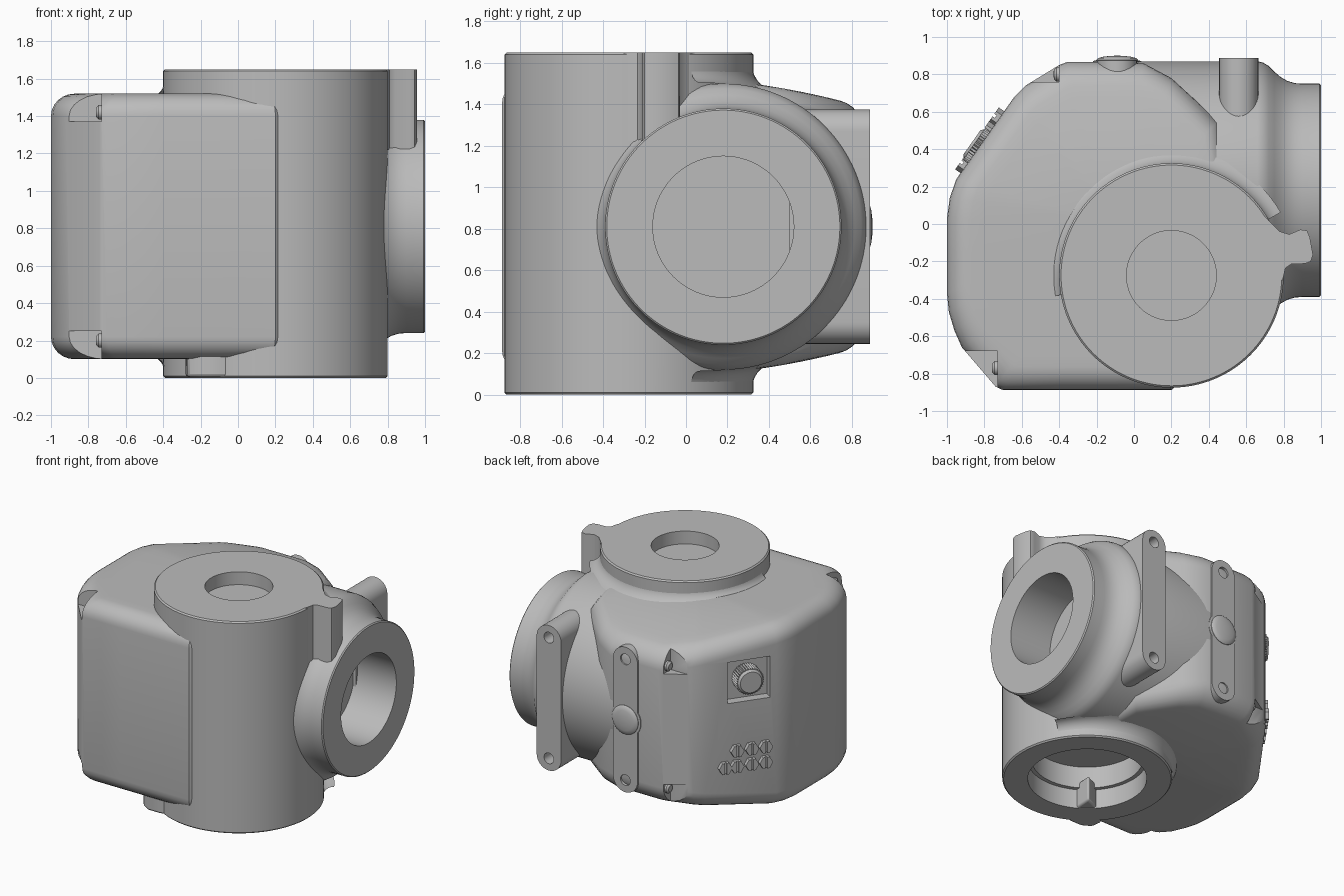
import bpy, bmesh, math
from mathutils import Matrix, Vector

cube = bpy.data.objects.get("Cube")
if cube:
    bpy.data.objects.remove(cube, do_unlink=True)

GREY = (0.5, 0.5, 0.5, 1)
grey = bpy.data.materials.new("cast_grey")
grey.use_nodes = True
grey.diffuse_color = GREY
grey.node_tree.nodes["Principled BSDF"].inputs["Base Color"].default_value = GREY
MID = 0.81  # height of the horizontal bore axis


def finish(name, bm, matrix=None):
    if matrix:
        bm.transform(matrix)
    bmesh.ops.recalc_face_normals(bm, faces=bm.faces)
    mesh = bpy.data.meshes.new(name)
    bm.to_mesh(mesh)
    bm.free()
    ob = bpy.data.objects.new(name, mesh)
    bpy.context.collection.objects.link(ob)
    mesh.materials.append(grey)
    return ob


def activate(ob):
    bpy.ops.object.select_all(action='DESELECT')
    bpy.context.view_layer.objects.active = ob
    ob.select_set(True)


def smooth(ob, angle=32):
    activate(ob)
    bpy.ops.object.shade_smooth_by_angle(angle=math.radians(angle))


def loft(name, rings, matrix=None, caps=True):
    bm = bmesh.new()
    loops = [[bm.verts.new(p) for p in ring] for ring in rings]
    n = len(loops[0])
    for a, b in zip(loops, loops[1:]):
        for i in range(n):
            bm.faces.new((a[i], a[(i + 1) % n], b[(i + 1) % n], b[i]))
    if caps:
        bm.faces.new(loops[0])
        bm.faces.new(loops[-1])
    return finish(name, bm, matrix)


def prism(name, outline, z0, z1, matrix=None):
    return loft(name, [[(x, y, z) for x, y in outline] for z in (z0, z1)], matrix)


def circle(r, n=96):
    return [(r * math.cos(math.tau * i / n), r * math.sin(math.tau * i / n)) for i in range(n)]


def revolve(name, profile, matrix, n=96):
    return loft(name, [[(x, y, z) for x, y in circle(r, n)] for r, z in profile], matrix)


def box(name, lo, hi, matrix=None):
    return prism(name, [(lo[0], lo[1]), (hi[0], lo[1]), (hi[0], hi[1]), (lo[0], hi[1])],
                 lo[2], hi[2], matrix)


def cut(ob, cutters):
    activate(ob)
    for c in cutters:
        mod = ob.modifiers.new("cut", 'BOOLEAN')
        mod.operation = 'DIFFERENCE'
        mod.solver = 'EXACT'
        mod.object = c
        bpy.ops.object.modifier_apply(modifier=mod.name)


def discard(obs):
    for ob in obs:
        bpy.data.objects.remove(ob, do_unlink=True)


def bevel(ob, width, segments=2):
    mod = ob.modifiers.new("round", 'BEVEL')
    mod.width, mod.segments = width, segments
    mod.limit_method = 'ANGLE'
    mod.angle_limit = math.radians(40)


UPRIGHT = Matrix.Translation((0.2, -0.275, 0))
ALONG_X = Matrix.Translation((0, 0.18, MID)) @ Matrix.Rotation(math.pi / 2, 4, 'Y')
BACK = Matrix.Rotation(-math.pi / 2, 4, 'X')

# Frame of the slanted control face: x along it, y up, z outward
a, b = Vector((-0.64, 0.68, 0)), Vector((-0.95, 0.24, 0))
along = (b - a).normalized()
up = Vector((0, 0, 1))
out = along.cross(up)
SLANT = Matrix((along, up, out)).transposed().to_4x4()
SLANT.translation = (a + b) / 2

# Main housing: rounded footprint under a crowned top, mirrored below
foot = [(0.2, -0.888), (-0.1, -0.888), (-0.4, -0.888), (-0.70, -0.888), (-0.74, -0.87),
        (-0.92, -0.66), (-0.96, -0.57), (-0.99, -0.47), (-1, -0.37), (-1, -0.15), (-1, 0.03),
        (-0.985, 0.14), (-0.95, 0.24), (-0.64, 0.68), (-0.58, 0.74), (-0.40, 0.85),
        (-0.36, 0.865), (-0.1, 0.865), (0.05, 0.86), (0.2, 0.78), (0.45, 0.55),
        (0.5, 0.3), (0.5, 0.0), (0.5, -0.3), (0.45, -0.65)]


def crown(y):
    return 0.71 - 0.13 * max(0, (y - 0.05) / 0.8) ** 1.7


def house_ring(scale, drop, side):
    ring = []
    for x, y in foot:
        px, py = -0.1 + (x + 0.1) * scale, y * scale
        ring.append((px, py, MID + side * (crown(py) - drop)))
    return ring


R = 0.12
steps = [(s, 0) for s in (0.04, 0.2, 0.35, 0.5, 0.65, 0.78)]
for i in range(7):
    t = math.pi / 2 * i / 6
    steps.append((1 - R * (1 - math.sin(t)) / 0.85, R * (1 - math.cos(t))))
housing = loft("housing", [house_ring(s, d, 1) for s, d in steps]
               + [house_ring(s, d, -1) for s, d in reversed(steps)])

# Upright drum and horizontal barrel with its flange
drum = revolve("upright_drum", [(0.59, 0), (0.6, 0.01), (0.6, 1.64), (0.59, 1.65)], UPRIGHT, 128)
barrel = revolve("side_barrel", [(0.5, -0.25), (0.69, -0.05), (0.69, 0.66), (0.683, 0.69),
                 (0.665, 0.72), (0.635, 0.75), (0.605, 0.785), (0.585, 0.82), (0.573, 0.86),
                 (0.57, 0.9), (0.57, 0.992), (0.562, 1)], ALONG_X, 128)

# Bores cut through every housing part
bores = [revolve("bore_cutter", p, m) for p, m in (
    ([(0.24, 1.55), (0.24, 1.8)], UPRIGHT),
    ([(0.39, 0.32), (0.39, 0.15), (0.42, 0.15), (0.42, -0.2)], UPRIGHT),
    ([(0.34, 0.64), (0.34, 1.2)], ALONG_X))]
for ob in (housing, drum, barrel):
    cut(ob, bores)
discard(bores)

# Corner notches and the knob pocket
notches = []
for side in (1, -1):
    for lo, hi, h in (((-1.1, -1.0), (-0.73, -0.68), 0.56), ((-0.7, 0.76), (-0.4, 1.0), 0.43)):
        z = sorted((MID + side * h, MID + side * 0.9))
        notches.append(box("notch_cutter", (*lo, z[0]), (*hi, z[1])))
notches.append(box("pocket_cutter", (-0.1, 0.98, -0.07), (0.22, 1.3, 0.2), SLANT))
cut(housing, notches)
discard(notches)
for ob in (housing, drum, barrel):
    smooth(ob)

# Fillet collars where the drum meets the housing
for name, side in (("upper_fillet", 1), ("lower_fillet", -1)):
    bm = bmesh.new()
    rows = []
    for i in range(41):
        t = math.radians(30 + 160 * i / 40)
        row = []
        for k in range(7):
            u = math.pi / 2 * k / 6
            r, h = 0.595 + 0.08 * (1 - math.cos(u)), 0.775 - 0.08 * math.sin(u)
            y = -0.275 + r * math.sin(t)
            h -= (0.71 - crown(y)) * k / 6
            row.append(bm.verts.new((0.2 + r * math.cos(t), y, MID + side * h)))
        rows.append(row)
    for p, q in zip(rows, rows[1:]):
        for k in range(6):
            bm.faces.new((p[k], q[k], q[k + 1], p[k + 1]))
    smooth(finish(name, bm))

# Locating lugs on the drum
lug = prism("upper_lug", [(0.68, 0.06), (0.74, 0.0), (0.78, -0.04), (0.83, -0.055), (0.89, -0.03),
            (0.925, -0.035), (0.94, -0.07), (0.957, -0.165), (0.945, -0.2), (0.915, -0.212),
            (0.84, -0.215), (0.81, -0.235), (0.795, -0.3), (0.6, -0.3)], 1.22, 1.65)
smooth(lug, 40)
lug = prism("lower_lug", [(-0.02, -0.8), (-0.1, -0.82), (-0.2, -0.82), (-0.27, -0.78),
            (-0.28, -0.7), (-0.22, -0.6), (0, -0.5)], 0.005, 0.2)
bevel(lug, 0.015)
smooth(lug, 40)

# Slotted mounting rails on the back
stadium = []
for i in range(34):
    t = math.pi * (i % 17) / 16 + (math.pi if i > 16 else 0)
    stadium.append((0.105 * math.cos(t), 0.105 * math.sin(t) + (-0.46 if i > 16 else 0.46)))
for name, x, y0, y1 in (("left_rail", 0.56, 0.5, 0.888), ("centre_rail", -0.09, 0.55, 0.875)):
    place = Matrix.Translation((x, 0, MID)) @ BACK
    rail = prism(name, stadium, y0, y1, place)
    holes = [prism("hole_cutter", circle(0.042, 24), y1 - 0.1, y1 + 0.1,
                   Matrix.Translation((x, 0, MID + s * 0.47)) @ BACK) for s in (1, -1)]
    cut(rail, holes)
    discard(holes)
    smooth(rail)

# Domed cap on the centre rail
dome = [(0.13, 0.84), (0.13, 0.872), (0.112, 0.874)]
dome += [(0.112 * math.cos(t), 0.878 + 0.022 * math.sin(t)) for t in (0, 0.4, 0.8, 1.2, 1.5)]
smooth(revolve("round_cap", dome, Matrix.Translation((-0.09, 0, MID)) @ BACK, 48))

# Knurled knob in the pocket
teeth = [((0.095 if i % 2 else 0.105) * math.cos(math.tau * i / 72),
          (0.095 if i % 2 else 0.105) * math.sin(math.tau * i / 72)) for i in range(72)]
seat = SLANT @ Matrix.Translation((0.06, 1.14, 0))
prism("knob", teeth, -0.07, 0.03, seat)
revolve("knob_face", [(0.095, 0.02), (0.095, 0.03), (0.08, 0.045)], seat, 36)

# Cluster of slotted hex plugs
for z, row in ((0.61, (0.18, 0.075, -0.035)), (0.49, (0.18, 0.075, -0.035, -0.125))):
    for s in row:
        seat = SLANT @ Matrix.Translation((s, z, 0))
        plug = prism("hex_plug", circle(0.05, 6), -0.02, 0.035, seat)
        slot = box("slot_cutter", (-0.008, -0.1, 0.02), (0.008, 0.1, 0.1), seat)
        cut(plug, [slot])
        discard([slot])

# Cover screws in the corner notches
for side in (1, -1):
    for x, y, h in ((-0.73, -0.77, 0.61), (-0.4, 0.80, 0.475)):
        place = Matrix.Translation((x, y, MID + side * h)) @ Matrix.Rotation(-math.pi / 2, 4, 'Y')
        smooth(revolve("cover_screw", [(0.038, -0.02), (0.038, 0.015), (0.025, 0.028),
                                       (0.01, 0.03)], place, 20))
